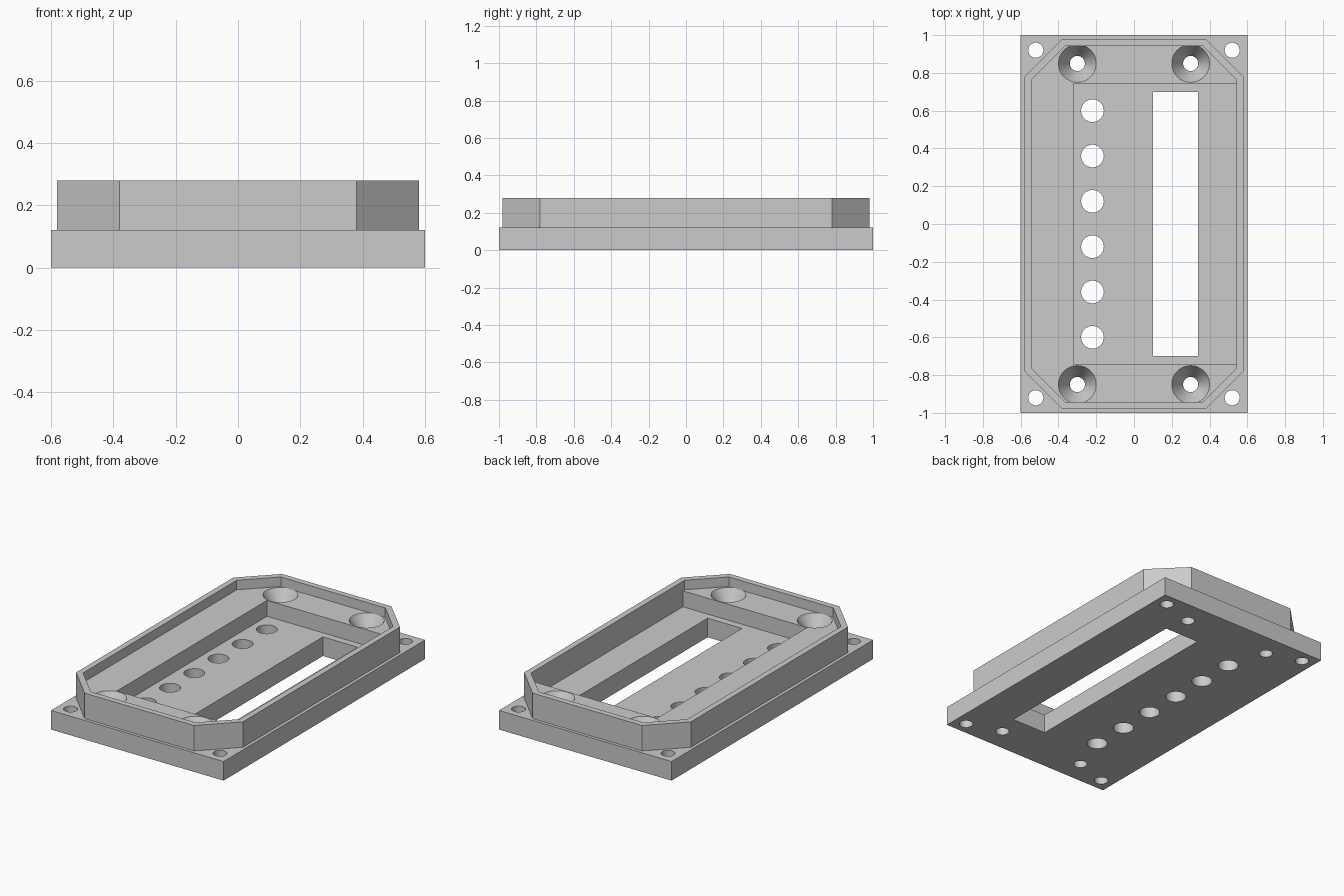
import bpy, bmesh, math
from mathutils import Matrix

if "Cube" in bpy.data.objects:
    bpy.data.objects.remove(bpy.data.objects["Cube"])

grey = bpy.data.materials.new("light grey")
grey.diffuse_color = (0.6, 0.6, 0.6, 1)
grey.use_nodes = True
grey.node_tree.nodes["Principled BSDF"].inputs["Base Color"].default_value = grey.diffuse_color


def prism(bm, outline, z0, z1):
    """Extrude a flat outline from z0 to z1."""
    face = bm.faces.new([bm.verts.new((x, y, z0)) for x, y in outline])
    top = bmesh.ops.extrude_face_region(bm, geom=[face])["geom"]
    bmesh.ops.translate(bm, vec=(0, 0, z1 - z0),
                        verts=[v for v in top if isinstance(v, bmesh.types.BMVert)])


def rect(x0, x1, y0, y1):
    return [(x0, y0), (x1, y0), (x1, y1), (x0, y1)]


def octagon(x, y, c):
    """Rectangle of half sizes x, y with corners cut by c."""
    return [(-x + c, -y), (x - c, -y), (x, -y + c), (x, y - c),
            (x - c, y), (-x + c, y), (-x, y - c), (-x, -y + c)]


def cone(bm, x, y, z0, z1, r0, r1):
    bmesh.ops.create_cone(bm, cap_ends=True, segments=48, radius1=r0, radius2=r1,
                          depth=z1 - z0, matrix=Matrix.Translation((x, y, (z0 + z1) / 2)))


def make(name, bm):
    bmesh.ops.recalc_face_normals(bm, faces=bm.faces)
    mesh = bpy.data.meshes.new(name)
    bm.to_mesh(mesh)
    bm.free()
    mesh.materials.append(grey)
    ob = bpy.data.objects.new(name, mesh)
    bpy.context.collection.objects.link(ob)
    return ob


def cut(ob, bm):
    cutter = make("cutter", bm)
    cutter.hide_render = True
    mod = ob.modifiers.new("cut", 'BOOLEAN')
    mod.operation, mod.solver, mod.object = 'DIFFERENCE', 'EXACT', cutter
    bpy.context.view_layer.objects.active = ob
    bpy.ops.object.modifier_apply(modifier=mod.name)
    bpy.data.objects.remove(cutter)


def smooth(ob):
    bpy.ops.object.select_all(action='DESELECT')
    ob.select_set(True)
    bpy.context.view_layer.objects.active = ob
    bpy.ops.object.shade_smooth_by_angle(angle=math.radians(25))


corners = [(sx, sy) for sx in (-1, 1) for sy in (-1, 1)]

# Base plate with slot, row of holes, screw holes and corner holes
bm = bmesh.new()
prism(bm, rect(-0.6, 0.6, -1, 1), 0, 0.12)
base = make("base_plate", bm)
bm = bmesh.new()
prism(bm, rect(0.1, 0.34, -0.7, 0.7), -0.1, 0.2)
for i in range(6):
    cone(bm, -0.22, -0.6 + 0.24 * i, -0.1, 0.2, 0.06, 0.06)
for sx, sy in corners:
    cone(bm, sx * 0.52, sy * 0.92, -0.1, 0.2, 0.04, 0.04)
    cone(bm, sx * 0.3, sy * 0.85, -0.1, 0.2, 0.04, 0.04)
cut(base, bm)
smooth(base)

# Raised frame with chamfered corners and a shallow recess inside its rim
bm = bmesh.new()
prism(bm, octagon(0.58, 0.98, 0.2), 0.12, 0.28)
frame = make("raised_frame", bm)
bm = bmesh.new()
prism(bm, octagon(0.543, 0.943, 0.18), 0.22, 0.4)
cut(frame, bm)

# Pocket down to the base plate and countersinks for the screws
bm = bmesh.new()
prism(bm, rect(-0.32, 0.543, -0.745, 0.745), 0.05, 0.25)
for sx, sy in corners:
    cone(bm, sx * 0.3, sy * 0.85, 0.119, 0.2205, 0.0394, 0.1003)
cut(frame, bm)
smooth(frame)
